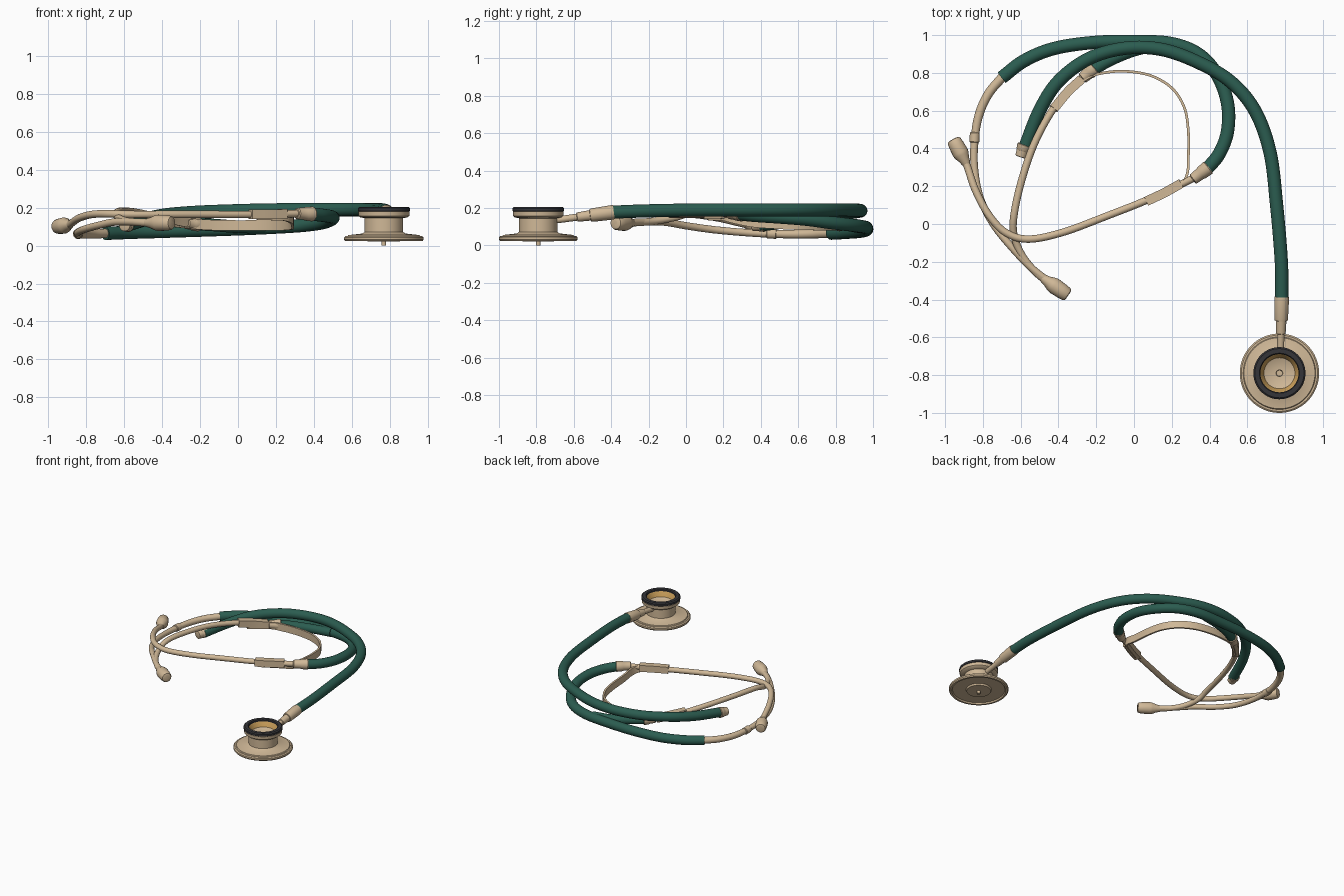
import bpy, bmesh, math
from mathutils import Vector


def material(name, rgb):
    m = bpy.data.materials.new(name)
    m.diffuse_color = (*rgb, 1)
    return m


TAN = material("warm tan metal", (0.63, 0.48, 0.31))
GREEN = material("dark green rubber", (0.024, 0.108, 0.08))
DARK = material("charcoal rubber", (0.035, 0.035, 0.04))
AMBER = material("amber brass", (0.58, 0.34, 0.10))


def finish(name, bm, mats):
    bmesh.ops.recalc_face_normals(bm, faces=bm.faces)
    me = bpy.data.meshes.new(name)
    bm.to_mesh(me)
    bm.free()
    for m in mats:
        me.materials.append(m)
    ob = bpy.data.objects.new(name, me)
    bpy.context.collection.objects.link(ob)
    bpy.context.view_layer.objects.active = ob
    ob.select_set(True)
    bpy.ops.object.shade_smooth_by_angle(angle=math.radians(35))
    ob.select_set(False)
    return ob


def spline(pts, n=10):
    """Smooth curve through the points (position and radius together)."""
    p = [Vector(q) for q in pts]
    p = [p[0] * 2 - p[1]] + p + [p[-1] * 2 - p[-2]]
    out = []
    for i in range(1, len(p) - 2):
        a, b, c, d = p[i - 1:i + 3]
        for k in range(n):
            t = k / n
            out.append(0.5 * (2 * b + (c - a) * t + (2 * a - 5 * b + 4 * c - d) * t * t
                              + (3 * b - a - 3 * c + d) * t ** 3))
    return out + [p[-2]]


def sweep(name, pts, mat, r=None, smooth=True, band=None, sides=20):
    """Sweep a circle, or a (thickness, height) rectangle, along a path."""
    if r is not None:
        pts = [(*q, r) for q in pts]
    path = spline(pts) if smooth else [Vector(q) for q in pts]
    pos = [q.to_3d() if len(q) == 3 else Vector(q[:3]) for q in path]
    bm = bmesh.new()
    rings = []
    for i, c in enumerate(pos):
        t = pos[min(i + 1, len(pos) - 1)] - pos[max(i - 1, 0)]
        side = t.cross(Vector((0, 0, 1))).normalized()
        up = side.cross(t).normalized()
        if band:
            w, h = band[0] / 2, band[1] / 2
            sec = [(w, h), (-w, h), (-w, -h), (w, -h)]
        else:
            sec = [(path[i][3] * math.cos(2 * math.pi * k / sides),
                    path[i][3] * math.sin(2 * math.pi * k / sides)) for k in range(sides)]
        rings.append([bm.verts.new(c + side * u + up * v) for u, v in sec])
    for a, b in zip(rings, rings[1:]):
        for k in range(len(a)):
            j = (k + 1) % len(a)
            bm.faces.new((a[k], a[j], b[j], b[k]))
    bm.faces.new(rings[0])
    bm.faces.new(rings[-1])
    return finish(name, bm, [mat])


def stepped(name, a, b, profile, mat):
    """Straight turned part from a to b; profile is (fraction, radius)."""
    a, b = Vector(a), Vector(b)
    return sweep(name, [(*a.lerp(b, f), r) for f, r in profile], mat, smooth=False)


def lathe(name, centre, profile, mats, rule=None, n=64):
    bm = bmesh.new()
    vs = [bm.verts.new((centre[0] + r, centre[1], z)) for r, z in profile]
    edges = [bm.edges.new(e) for e in zip(vs, vs[1:])]
    bmesh.ops.spin(bm, geom=vs + edges, cent=(*centre, 0), axis=(0, 0, 1),
                   angle=2 * math.pi, steps=n, use_duplicate=False)
    bmesh.ops.remove_doubles(bm, verts=bm.verts, dist=1e-5)
    if rule:
        for f in bm.faces:
            c = f.calc_center_median()
            f.material_index = rule(math.hypot(c.x - centre[0], c.y - centre[1]), c.z)
    return finish(name, bm, mats)


# Chest piece: wide diaphragm, stem and bell cup
C = (0.77, -0.79)
lathe("chest_piece", C, [
    (0, 0.022), (0.085, 0.022), (0.09, 0.034), (0.185, 0.034), (0.19, 0.024),
    (0.204, 0.024), (0.21, 0.032), (0.21, 0.044), (0.202, 0.05), (0.192, 0.05),
    (0.188, 0.056), (0.115, 0.064), (0.102, 0.072), (0.102, 0.145), (0.125, 0.15),
    (0.134, 0.158), (0.136, 0.18), (0.12, 0.192), (0.104, 0.194), (0.098, 0.186),
    (0.082, 0.155), (0.05, 0.142), (0.018, 0.14), (0.016, 0.13), (0, 0.13)],
    [TAN, AMBER], lambda r, z: 1 if 0.085 < r < 0.102 and z > 0.165 else 0)
lathe("bell_rim", C, [
    (0.101, 0.186), (0.101, 0.199), (0.106, 0.205), (0.13, 0.205), (0.138, 0.198),
    (0.138, 0.184), (0.132, 0.18), (0.101, 0.186)], [DARK])
lathe("diaphragm_pin", C, [(0, 0), (0.012, 0), (0.012, 0.024), (0, 0.024)], [TAN], n=20)

# Connector between chest piece and main tube
stepped("chest_connector", (0.782, -0.385, 0.178), (0.775, -0.70, 0.135), [
    (0, 0.037), (0.03, 0.039), (0.36, 0.036), (0.4, 0.034), (0.405, 0.028),
    (0.62, 0.025), (0.63, 0.019), (1, 0.018)], TAN)

# Green rubber tubes
sweep("main_tube", [
    (0.782, -0.39, 0.178), (0.78, -0.2, 0.185), (0.755, 0.1, 0.19), (0.72, 0.38, 0.19),
    (0.64, 0.6, 0.19), (0.51, 0.755, 0.19), (0.33, 0.86, 0.19), (0.14, 0.925, 0.188),
    (-0.05, 0.93, 0.183), (-0.24, 0.875, 0.175), (-0.4, 0.755, 0.16),
    (-0.5, 0.6, 0.135), (-0.58, 0.4, 0.11)], GREEN, 0.035)
sweep("lower_tube", [
    (-0.7, 0.775, 0.065), (-0.58, 0.865, 0.07), (-0.42, 0.93, 0.075), (-0.2, 0.962, 0.082),
    (0.03, 0.966, 0.09), (0.2, 0.955, 0.098), (0.34, 0.9, 0.107), (0.44, 0.79, 0.12),
    (0.495, 0.64, 0.14), (0.495, 0.49, 0.152), (0.45, 0.37, 0.16), (0.38, 0.285, 0.168)],
    GREEN, 0.035)
sweep("branch_tube", [
    (-0.24, 0.8, 0.115), (-0.14, 0.862, 0.11), (0, 0.92, 0.1), (0.14, 0.95, 0.098)],
    GREEN, 0.033)

# Ferrules where tubes end
FERRULE = [(0, 0.024), (0.04, 0.03), (0.5, 0.033), (0.55, 0.036), (0.96, 0.039), (1, 0.036)]
for name, a, b in [
        ("main_tube_ferrule", (-0.6, 0.355, 0.106), (-0.578, 0.42, 0.112)),
        ("right_ferrule", (0.31, 0.235, 0.17), (0.395, 0.3, 0.167)),
        ("left_ferrule", (-0.275, 0.77, 0.118), (-0.21, 0.825, 0.114))]:
    stepped(name, a, b, FERRULE, TAN)

# Metal ear tubes
sweep("right_ear_tube", [
    (0.34, 0.255, 0.17), (0.1, 0.14, 0.165), (-0.15, 0.04, 0.165), (-0.38, -0.045, 0.165),
    (-0.56, -0.08, 0.165), (-0.68, -0.045, 0.168), (-0.77, 0.05, 0.165),
    (-0.84, 0.18, 0.145), (-0.885, 0.31, 0.115), (-0.92, 0.37, 0.108)], TAN, 0.0195)
sweep("left_ear_tube", [
    (-0.25, 0.795, 0.117), (-0.35, 0.7, 0.135), (-0.44, 0.59, 0.155), (-0.53, 0.42, 0.175),
    (-0.595, 0.23, 0.182), (-0.635, 0.05, 0.178), (-0.635, -0.06, 0.15),
    (-0.59, -0.17, 0.13), (-0.51, -0.265, 0.122), (-0.43, -0.32, 0.12)], TAN, 0.0195)
sweep("outer_ear_tube", [
    (-0.695, 0.78, 0.065, 0.025), (-0.77, 0.69, 0.062, 0.024), (-0.82, 0.58, 0.06, 0.023),
    (-0.843, 0.45, 0.062, 0.021), (-0.845, 0.3, 0.07, 0.0195), (-0.815, 0.14, 0.085, 0.0195),
    (-0.745, 0.0, 0.105, 0.0195), (-0.65, -0.12, 0.125, 0.0195),
    (-0.54, -0.235, 0.125, 0.0195), (-0.43, -0.32, 0.12, 0.0195)], TAN)
stepped("outer_tube_collar", (-0.843, 0.485, 0.061), (-0.845, 0.43, 0.063),
        [(0, 0.022), (0.08, 0.026), (0.92, 0.026), (1, 0.022)], TAN)

# Ear tips
for name, a, b in [
        ("left_ear_tip", (-0.885, 0.315, 0.112), (-0.957, 0.448, 0.1)),
        ("front_ear_tip", (-0.485, -0.285, 0.121), (-0.348, -0.378, 0.12))]:
    stepped(name, a, b, [
        (0, 0.02), (0.06, 0.024), (0.2, 0.029), (0.36, 0.04), (0.46, 0.043), (0.75, 0.041),
        (0.92, 0.038), (0.98, 0.033), (1, 0.024), (1, 0.012), (0.9, 0.012)], TAN)

# Leaf spring and the sleeves that hold it
sweep("leaf_spring", [
    (-0.38, 0.655, 0.13), (-0.26, 0.765, 0.118), (-0.16, 0.8, 0.11), (-0.04, 0.808, 0.107),
    (0.09, 0.785, 0.107), (0.2, 0.72, 0.108), (0.265, 0.62, 0.11), (0.287, 0.5, 0.115),
    (0.288, 0.36, 0.125), (0.28, 0.26, 0.145), (0.235, 0.2, 0.16), (0.1, 0.125, 0.162)],
    TAN, band=(0.014, 0.055))
sweep("right_spring_sleeve", [(0.065, 0.12, 0.165), (0.16, 0.165, 0.166), (0.25, 0.215, 0.168)],
      TAN, band=(0.05, 0.05))
sweep("left_spring_sleeve", [(-0.425, 0.61, 0.151), (-0.35, 0.7, 0.136), (-0.28, 0.765, 0.122)],
      TAN, band=(0.05, 0.05))
